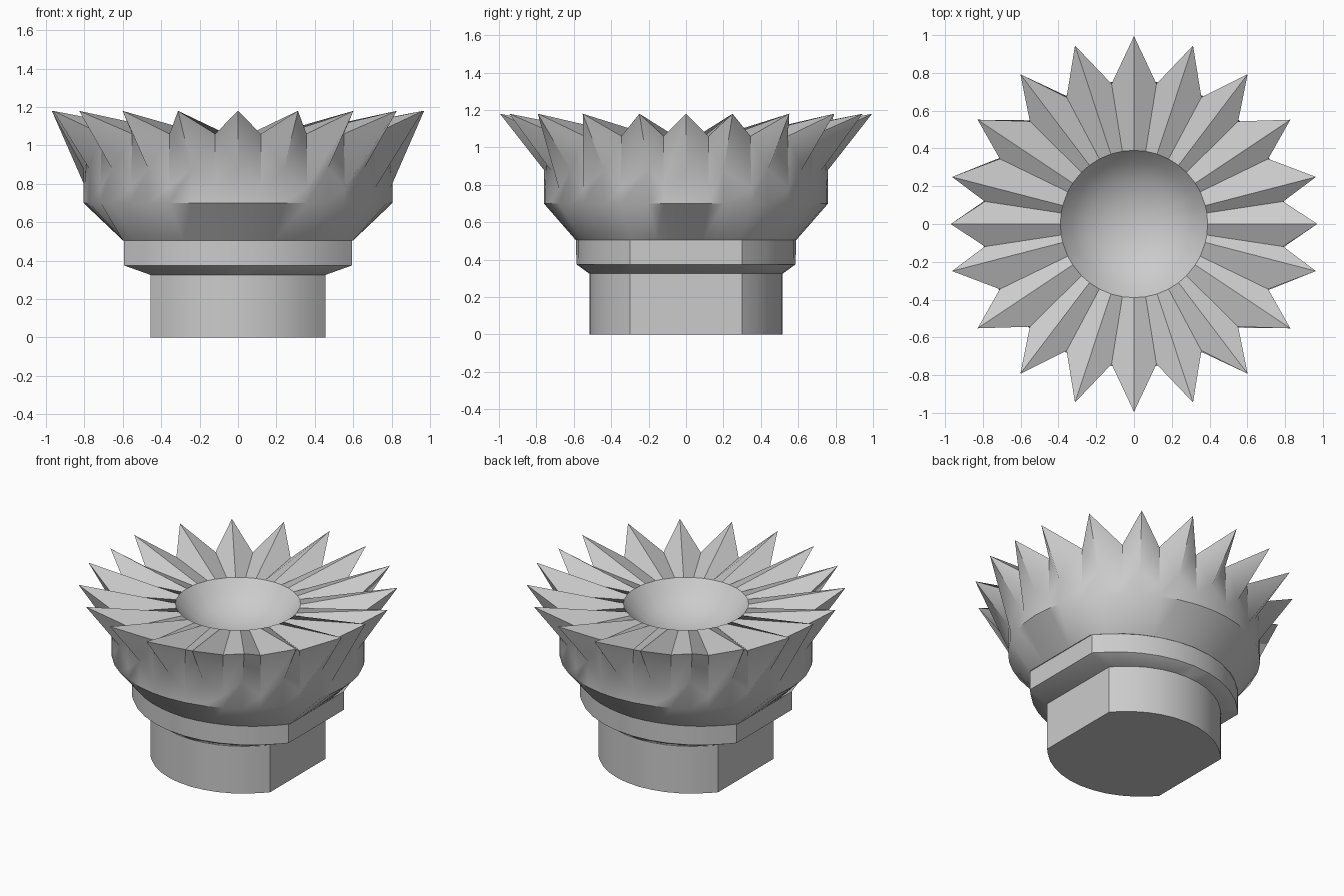
import bpy, bmesh
from math import sin, cos, radians, hypot, sqrt, asin

if "Cube" in bpy.data.objects:
    bpy.data.objects.remove(bpy.data.objects["Cube"])


def loft(name, rings, angle, cap_top=True, apex=None):
    bm = bmesh.new()
    loops = [[bm.verts.new(p) for p in ring] for ring in rings]
    n = len(loops[0])
    for a, b in zip(loops, loops[1:]):
        for i in range(n):
            j = (i + 1) % n
            bm.faces.new((a[i], a[j], b[j], b[i]))
    bm.faces.new(loops[0][::-1])
    if apex is not None:
        c = bm.verts.new(apex)
        for i in range(n):
            bm.faces.new((loops[-1][i], loops[-1][(i + 1) % n], c))
    elif cap_top:
        bm.faces.new(loops[-1])
    bmesh.ops.recalc_face_normals(bm, faces=bm.faces)
    me = bpy.data.meshes.new(name)
    bm.to_mesh(me)
    bm.free()
    ob = bpy.data.objects.new(name, me)
    bpy.context.collection.objects.link(ob)
    bpy.ops.object.select_all(action='DESELECT')
    bpy.context.view_layer.objects.active = ob
    ob.select_set(True)
    bpy.ops.object.shade_smooth_by_angle(angle=radians(angle))
    return ob


def section(x, y, z):
    """Rounded outline with flat, chamfered sides on +x and -x."""
    cx, cy = x - 0.038, 0.34
    c = (cx * cx + cy * cy - y * y) / (2 * (y - cy))
    r = y + c
    a = asin(cx / r)
    quarter = [(x, 0.3)]
    quarter += [(r * sin(a * (1 - k / 5)), r * cos(a * (1 - k / 5)) - c) for k in range(5)]
    half = quarter + [(0, y)] + [(-px, py) for px, py in reversed(quarter)]
    return [(px, py, z) for px, py in half + [(-px, -py) for px, py in half]]


def ray_radius(outline, ang):
    """Distance from the axis to an outline along an angle."""
    dx, dy = cos(ang), sin(ang)
    for p, q in zip(outline, outline[1:] + outline[:1]):
        ex, ey = q[0] - p[0], q[1] - p[1]
        den = dx * ey - dy * ex
        if abs(den) < 1e-9:
            continue
        t = (p[0] * ey - p[1] * ex) / den
        s = (p[0] * dy - p[1] * dx) / den
        if t > 0 and -1e-6 <= s <= 1 + 1e-6:
            return t
    return 0.59


# Stem and collar
loft("stem", [section(0.455, 0.517, 0), section(0.455, 0.517, 0.325)], 30)
loft("collar", [section(0.455, 0.517, 0.325), section(0.595, 0.586, 0.375),
                section(0.595, 0.588, 0.505)], 35)

# Flower head: columns alternate between petal tips and valleys
quarter = [0, 8.6, 14.5, 25.9, 33.7, 44.6, 52.8, 62, 71.7, 80.9]
angles = [radians(q) for q in quarter + [90] + [180 - q for q in quarter[:0:-1]]]
angles += [a + radians(180) for a in angles]
collar_top = section(0.6, 0.59, 0.505)


def ring(fn):
    pts = []
    for i, a in enumerate(angles):
        r, z = fn(i % 2 == 0, a)
        pts.append((r * cos(a), r * sin(a), z))
    return pts


def wall(a, sx=0.805, sy=0.76):
    return 1 / hypot(cos(a) / sx, sin(a) / sy)


def tip(a):
    return 0.97 if abs(sin(a)) < 0.01 else 0.995


rings = [
    ring(lambda t, a: (ray_radius(collar_top, a), 0.505)),
    ring(lambda t, a: (wall(a), 0.70)),
    ring(lambda t, a: (wall(a), 0.88 if t else 0.78)),
    ring(lambda t, a: (tip(a), 1.18) if t else (wall(a, 0.80, 0.75), 1.06)),
    ring(lambda t, a: (0.39, 1.06)),
]
# Shallow dish in the centre
for r, z in ((0.33, 0.99), (0.24, 0.92), (0.12, 0.88)):
    rings.append(ring(lambda t, a, r=r, z=z: (r, z)))
loft("flower_head", rings, 40, apex=(0, 0, 0.865))
